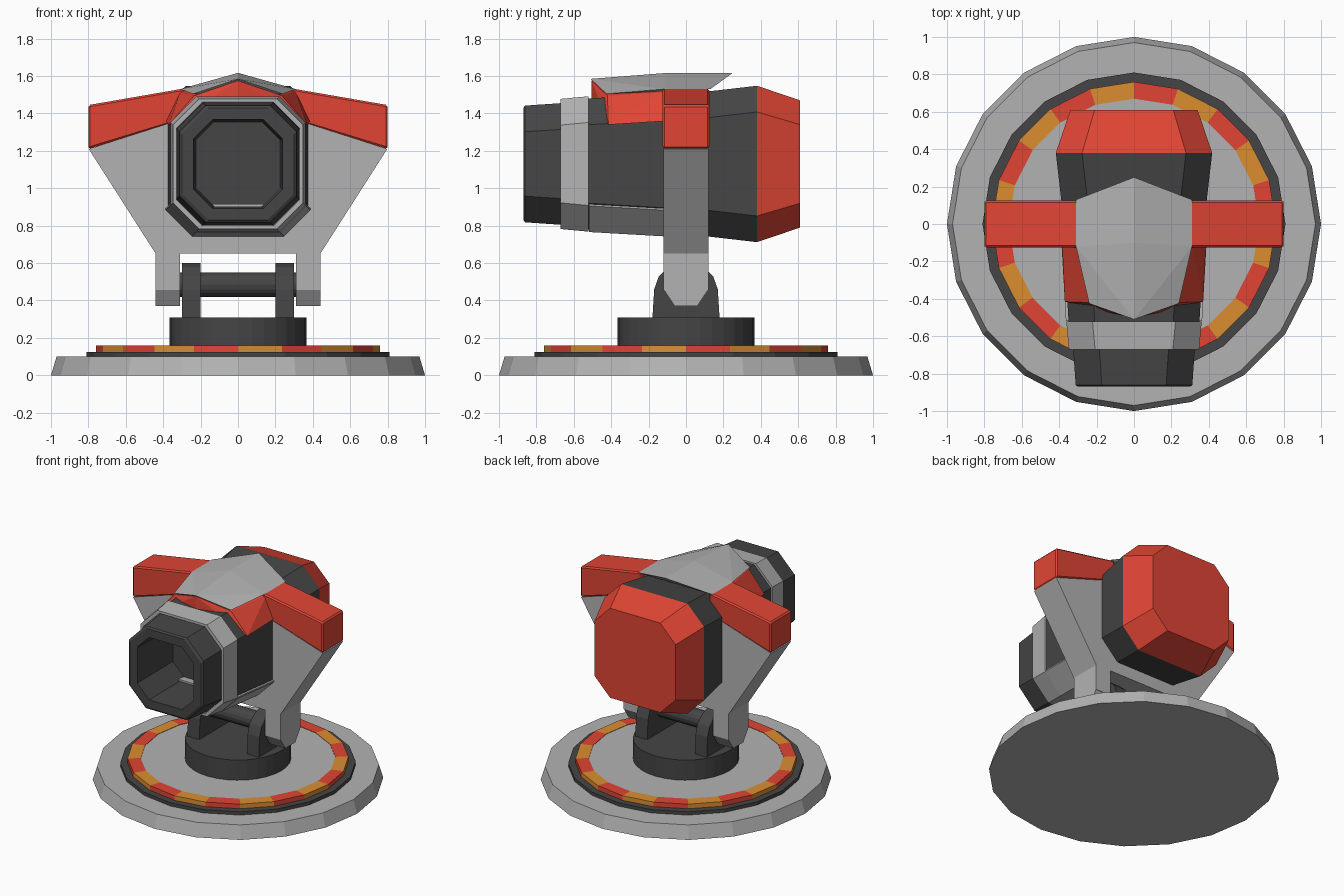
import bpy, bmesh
from math import sin, cos, pi

if "Cube" in bpy.data.objects:
    bpy.data.objects.remove(bpy.data.objects["Cube"])


def material(name, rgb):
    m = bpy.data.materials.new(name)
    m.diffuse_color = (*rgb, 1)
    m.use_nodes = True
    m.node_tree.nodes["Principled BSDF"].inputs["Base Color"].default_value = m.diffuse_color
    return m


DARK = material("dark", (0.06, 0.06, 0.06))
RED = material("red", (0.75, 0.06, 0.035))
ORANGE = material("orange", (0.72, 0.27, 0.03))
GREY = material("grey", (0.45, 0.45, 0.45))


def finish(name, bm, mats, bevel=0):
    bmesh.ops.recalc_face_normals(bm, faces=bm.faces)
    me = bpy.data.meshes.new(name)
    bm.to_mesh(me)
    bm.free()
    ob = bpy.data.objects.new(name, me)
    bpy.context.collection.objects.link(ob)
    for m in mats:
        me.materials.append(m)
    if bevel:
        mod = ob.modifiers.new("edge", "BEVEL")
        mod.width = bevel
        mod.segments = 1
    return ob


def loft(name, loops, mat, cap=True, closed=False):
    """Skin a list of equal-length point loops."""
    bm = bmesh.new()
    rows = [[bm.verts.new(p) for p in loop] for loop in loops]
    n = len(rows[0])
    pairs = list(zip(rows, rows[1:])) + ([(rows[-1], rows[0])] if closed else [])
    for a, b in pairs:
        for i in range(n):
            j = (i + 1) % n
            bm.faces.new((a[i], a[j], b[j], b[i]))
    if cap and not closed:
        bm.faces.new(rows[0])
        bm.faces.new(rows[-1])
    return finish(name, bm, [mat])


def circle(r, z, n=20):
    return [(r * cos(2 * pi * i / n), r * sin(2 * pi * i / n), z) for i in range(n)]


def octagon(y, h, c=0.14, zc=1.13):
    k = h - c
    pts = [(h, k), (k, h), (-k, h), (-h, k), (-h, -k), (-k, -h), (k, -h), (h, -k)]
    return [(x, y, zc + z) for x, z in pts]


def extrude(name, profile, axis, lo, hi, mat, bevel=0):
    """Extrude a flat profile along x or y."""
    bm = bmesh.new()
    place = (lambda a, b, t: (t, a, b)) if axis == "x" else (lambda a, b, t: (a, t, b))
    vs = [bm.verts.new(place(a, b, lo)) for a, b in profile]
    f = bm.faces.new(vs)
    r = bmesh.ops.extrude_face_region(bm, geom=[f])
    d = place(0, 0, hi - lo)
    bmesh.ops.translate(bm, vec=d, verts=[v for v in r["geom"] if isinstance(v, bmesh.types.BMVert)])
    return finish(name, bm, [mat], bevel)


def hull(name, pts, mat, mirror=False, bevel=0):
    bm = bmesh.new()
    if mirror:
        pts = list(dict.fromkeys(pts + [(-x, y, z) for x, y, z in pts]))
    for p in pts:
        bm.verts.new(p)
    r = bmesh.ops.convex_hull(bm, input=bm.verts)
    loose = [v for v in bm.verts if not v.link_faces]
    bmesh.ops.delete(bm, geom=loose, context="VERTS")
    bmesh.ops.dissolve_limit(bm, angle_limit=0.01, verts=bm.verts, edges=bm.edges)
    return finish(name, bm, [mat], bevel)


# round base with raised centre
loft("base_disc", [circle(1, 0), circle(0.97, 0.1)], GREY)
loft("base_trim", [circle(0.81, 0.09), circle(0.81, 0.125)], DARK)
loft("base_centre", [circle(0.69, 0.1), circle(0.67, 0.157)], GREY)

# striped warning ring
bm = bmesh.new()
rows = [[bm.verts.new(p) for p in circle(r, z)]
        for r, z in ((0.67, 0.12), (0.67, 0.16), (0.76, 0.16), (0.76, 0.12))]
for k in range(4):
    a, b = rows[k], rows[(k + 1) % 4]
    for i in range(20):
        j = (i + 1) % 20
        bm.faces.new((a[i], a[j], b[j], b[i])).material_index = i % 2
finish("warning_ring", bm, [RED, ORANGE])

# turntable pedestal, lugs and hinge pin
loft("pedestal", [circle(0.365, 0.14, 32), circle(0.365, 0.31, 32)], DARK)
half = [(0.18, 0.30), (0.17, 0.46), (0.145, 0.53), (0.09, 0.58), (0.035, 0.6)]
lug = half + [(-y, z) for y, z in reversed(half)]
for s in (-1, 1):
    extrude("hinge_lug", lug, "x", s * 0.2, s * 0.3, DARK)
extrude("hinge_pin", [(0.065 * cos(i * pi / 8), 0.485 + 0.065 * sin(i * pi / 8)) for i in range(16)],
        "x", -0.33, 0.33, DARK)

# yoke plate with two feet
side = [(0.31, 0.65), (0.31, 0.455), (0.44, 0.455), (0.44, 0.65), (0.798, 1.21), (0.36, 1.35)]
yoke = side + [(-x, z) for x, z in reversed(side)]
extrude("yoke", yoke, "y", -0.12, 0.12, GREY)
for s in (-1, 1):
    hull("yoke_foot", [(s * x, t * y, z) for x in (0.31, 0.44) for t in (-1, 1)
                       for y, z in ((0.12, 0.46), (0.06, 0.37))], GREY)
    # red wing on top of the yoke
    wing = [(0.8, 1.445), (0.8, 1.21), (0.36, 1.345), (0.28, 1.36), (0.28, 1.535)]
    extrude("wing", [(s * x, z) for x, z in wing], "y", -0.125, 0.125, RED, 0.01)

# octagonal barrel sections
loft("muzzle", [octagon(-0.64, 0.327), octagon(-0.86, 0.312), octagon(-0.87, 0.3),
                octagon(-0.87, 0.237, 0.1), octagon(-0.45, 0.225, 0.1)], DARK, cap=False)
bm_back = loft("muzzle_back", [octagon(-0.46, 0.23, 0.1), octagon(-0.44, 0.23, 0.1)], DARK)
loft("muzzle_collar", [octagon(-0.52, 0.362), octagon(-0.67, 0.348),
                       octagon(-0.67, 0.33), octagon(-0.52, 0.32)], GREY, cap=False, closed=True)
loft("barrel_body", [octagon(-0.52, 0.35), octagon(0.12, 0.388), octagon(0.38, 0.418)], DARK, cap=False)
loft("body_front", [octagon(-0.521, 0.352), octagon(-0.521, 0.237, 0.1)], DARK, cap=False)
loft("rear_cap", [octagon(0.38, 0.418), octagon(0.61, 0.34, 0.13)], RED)


# grey cradle under the barrel
def cradle(y, h):
    k = h - 0.14
    pts = [(h, -k + 0.01), (h, -k), (k, -h), (-k, -h), (-h, -k), (-h, -k + 0.01)]
    return [(x, y, 1.13 + z) for x, z in pts]


loft("cradle", [cradle(-0.519, 0.364), cradle(-0.1, 0.388)], GREY)

# red saddle beneath the hood
hull("saddle", [(0, -0.505, 1.575), (0, -0.505, 1.48), (0.235, -0.42, 1.495), (0.22, -0.44, 1.47),
                (0.37, -0.415, 1.34), (0.385, -0.1, 1.36), (0.31, -0.1, 1.515), (0, -0.1, 1.6)],
     RED, mirror=True)

# faceted grey hood
hull("hood", [(0, 0.25, 1.617), (0, -0.1, 1.617), (0, -0.51, 1.585), (0.31, 0.13, 1.53),
              (0.31, -0.12, 1.53), (0.24, -0.425, 1.505)], GREY, mirror=True)
